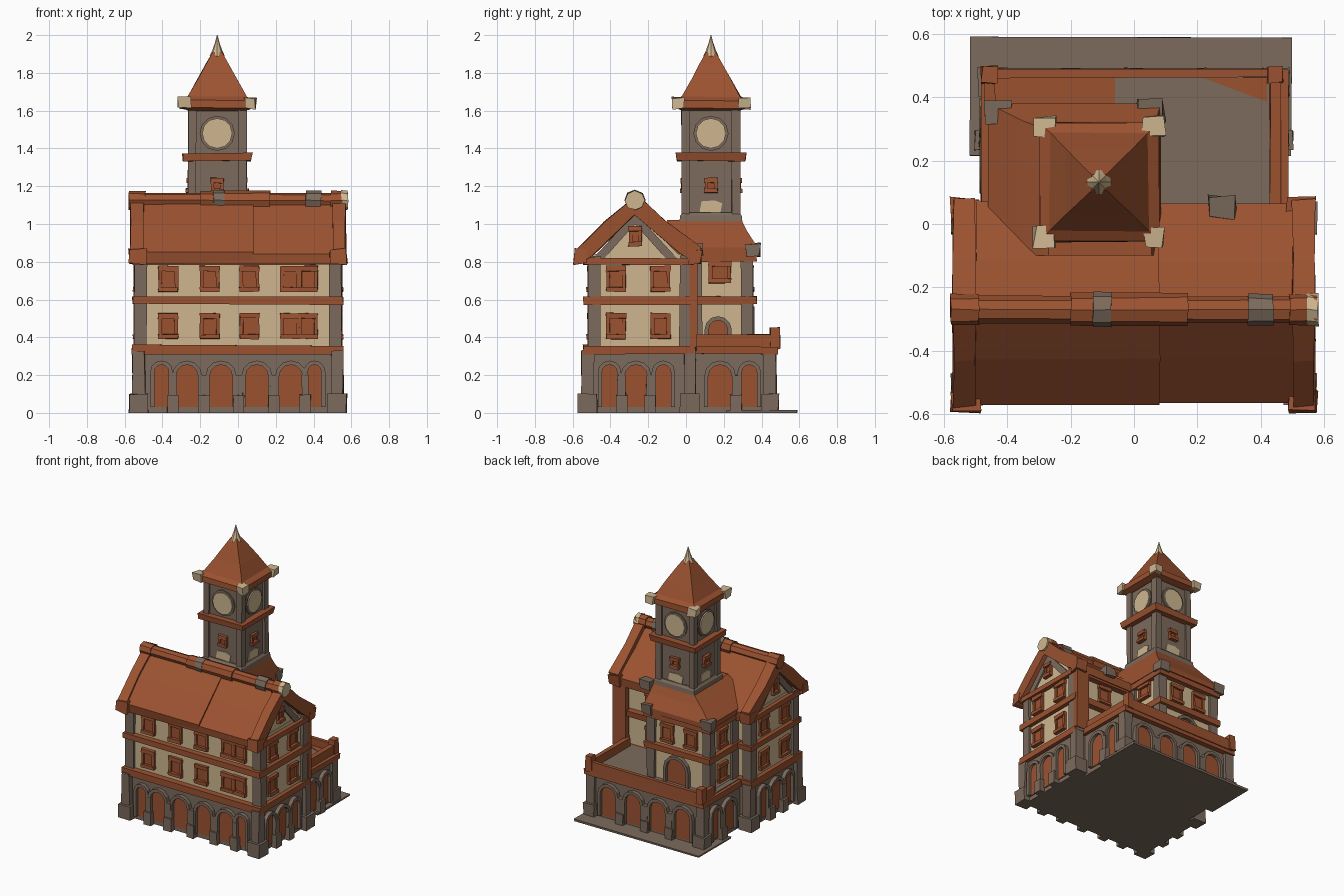
import bpy, bmesh, math, random

if "Cube" in bpy.data.objects:
    bpy.data.objects.remove(bpy.data.objects["Cube"])
random.seed(4)


def material(name, rgb):
    m = bpy.data.materials.new(name)
    m.diffuse_color = (*rgb, 1)
    m.use_nodes = True
    m.node_tree.nodes["Principled BSDF"].inputs["Base Color"].default_value = m.diffuse_color
    return m


ORANGE = material("burnt orange timber", (0.33, 0.085, 0.030))
CREAM = material("cream plaster", (0.62, 0.47, 0.28))
STONE = material("brown grey stone", (0.20, 0.145, 0.108))


def build(name, verts, faces, mat, jitter=0.0):
    bm = bmesh.new()
    vs = [bm.verts.new([c + random.uniform(-jitter, jitter) if c > 0.01 or i < 2 else c
                        for i, c in enumerate(v)]) for v in verts]
    for f in faces:
        bm.faces.new([vs[i] for i in f])
    bmesh.ops.recalc_face_normals(bm, faces=bm.faces)
    me = bpy.data.meshes.new(name)
    bm.to_mesh(me)
    bm.free()
    me.materials.append(mat)
    ob = bpy.data.objects.new(name, me)
    bpy.context.collection.objects.link(ob)
    return ob


def loft(name, rings, mat, jitter=0.0):
    n = len(rings[0])
    verts = [p for r in rings for p in r]
    faces = [(k * n + i, k * n + (i + 1) % n, (k + 1) * n + (i + 1) % n, (k + 1) * n + i)
             for k in range(len(rings) - 1) for i in range(n)]
    faces += [tuple(range(n)), tuple(range(len(verts) - n, len(verts)))]
    return build(name, verts, faces, mat, jitter)


def rect(x0, x1, y0, y1, z):
    return [(x0, y0, z), (x1, y0, z), (x1, y1, z), (x0, y1, z)]


def box(name, x0, x1, y0, y1, z0, z1, mat, jitter=0.004):
    return loft(name, [rect(x0, x1, y0, y1, z0), rect(x0, x1, y0, y1, z1)], mat, jitter)


# A wall frame is (origin x, origin y, angle): u runs along the wall, d points out
def extrude(name, pts, d0, d1, mat, frame, jitter=0.0):
    ox, oy, deg = frame
    c, s = math.cos(math.radians(deg)), math.sin(math.radians(deg))
    return loft(name, [[(ox + u * c + d * s, oy + u * s - d * c, z) for u, z in pts]
                       for d in (d0, d1)], mat, jitter)


def plate(name, u0, u1, z0, z1, d0, d1, mat, frame, jitter=0.003):
    return extrude(name, [(u0, z0), (u1, z0), (u1, z1), (u0, z1)], d0, d1, mat, frame, jitter)


def arch_points(u, w, z0, top, n=6):
    r = w / 2
    return [(u - r, z0)] + [(u - r * math.cos(math.pi * i / n), top - r + r * math.sin(math.pi * i / n))
                            for i in range(n + 1)] + [(u + r, z0)]


def arch(name, frame, u, w, z0=0.03, top=0.255, rim=0.022, depth=0.028):
    inner = arch_points(u, w, z0, top)
    outer = arch_points(u, w + 2 * rim, z0, top + rim)
    extrude(name + "_panel", inner, -0.01, 0.007, ORANGE, frame)
    extrude(name + "_surround", outer + inner[::-1], -0.01, depth, STONE, frame)


def window(name, frame, u, z, w=0.085, h=0.12):
    a, b, t, l = u - w / 2, u + w / 2, z + h / 2, z - h / 2
    plate(name + "_shutters", a, b, l, t, -0.01, 0.006, ORANGE, frame)
    plate(name + "_lintel", a - 0.01, b + 0.01, t - 0.02, t + 0.008, -0.01, 0.022, ORANGE, frame)
    plate(name + "_sill", a - 0.01, b + 0.01, l - 0.008, l + 0.015, -0.01, 0.026, ORANGE, frame)
    for s in (a, b):
        plate(name + "_jamb", s - 0.009, s + 0.009, l, t, -0.01, 0.016, ORANGE, frame)


def pier(frame, u, w=0.06):
    plate("pier_base", u - w / 2, u + w / 2, 0, 0.095, -0.02, 0.042, STONE, frame)
    plate("pier_shaft", u - w / 3, u + w / 3, 0.09, 0.2, -0.02, 0.03, STONE, frame)


# ---- Ground floor: house block, terrace block and paving slab
box("ground_floor", -0.53, 0.53, -0.52, 0.03, 0, 0.33, STONE, 0)
box("terrace_ground_floor", -0.46, 0.46, 0, 0.45, 0, 0.33, STONE, 0)
box("paving_slab", -0.515, 0.495, 0.215, 0.59, 0, 0.016, STONE)
for x in (-0.525, 0.525):
    for y in (-0.52, 0.02):
        box("corner_pier", x - 0.05, x + 0.05, y - 0.05, y + 0.05, 0, 0.1, STONE)
        box("corner_shaft", x - 0.032, x + 0.032, y - 0.032, y + 0.032, 0.09, 0.33, STONE)
    x *= 0.85
    box("terrace_corner_pier", x - 0.045, x + 0.045, 0.4, 0.49, 0, 0.1, STONE)
    box("terrace_corner_shaft", x - 0.032, x + 0.032, 0.41, 0.475, 0.09, 0.33, STONE)

front = (0, -0.52, 0)
for u, w in ((-0.405, 0.075), (-0.27, 0.115), (-0.09, 0.12), (0.1, 0.12), (0.28, 0.125), (0.405, 0.07)):
    arch("front_arch", front, u, w)
for u in (-0.345, -0.18, 0.005, 0.19, 0.355):
    pier(front, u)
for side in (1, -1):
    wall, terrace = (0.53 * side, 0, 90 * side), (0.46 * side, 0, 90 * side)
    for y, w in ((-0.405, 0.08), (-0.265, 0.12), (-0.12, 0.08)):
        arch("side_arch", wall, y * side, w)
    for y in (-0.34, -0.19):
        pier(wall, y * side)
    arch("terrace_side_arch", terrace, 0.18 * side, 0.125)
    arch("terrace_small_arch", terrace, 0.335 * side, 0.08)
    pier(terrace, 0.265 * side)
back = (0, 0.45, 180)
for u in (-0.3, -0.1, 0.1, 0.3):
    arch("back_arch", back, u, 0.125)
for u in (-0.2, 0, 0.2):
    pier(back, u)

# ---- Upper house: plaster, corner posts and floor beams
box("house_plaster", -0.53, 0.53, -0.5, 0, 0.33, 0.84, CREAM, 0)
for x in (-0.517, 0.517):
    for y in (-0.488, -0.002):
        orange_post = x > 0 and y > -0.1
        box("house_post", x - 0.033, x + 0.033, y - 0.033, y + (0.055 if orange_post else 0.033),
            0.33, 0.83, STONE)
        if orange_post:
            box("orange_back_post", x - 0.07, x + 0.036, 0.02, 0.06, 0.35, 0.82, ORANGE)
for z0, z1 in ((0.31, 0.358), (0.575, 0.618), (0.785, 0.82)):
    box("house_beam", -0.56, 0.56, -0.543, 0.045, z0, z1, ORANGE)
for z in (0.46, 0.71):
    for u in (-0.37, -0.15, 0.06):
        window("front_window", (0, -0.5, 0), u, z)
    window("front_wide_window", (0, -0.5, 0), 0.275, z, 0.085)
    window("front_wide_window", (0, -0.5, 0), 0.37, z, 0.085)
    for side in (1, -1):
        for y in (-0.37, -0.135):
            window("side_window", (0.53 * side, 0, 90 * side), y * side, z)
    window("back_window", (0, 0, 180), -0.27, z)

# ---- Main roof: gable walls, slopes, barge boards and ridge logs
R = -0.27
across = (0, 0, 90)


def gable(lift):
    top = [(-0.565, 0.84), (-0.42, 0.985), (R, 1.13), (-0.12, 0.99), (0.065, 0.85)]
    under = [(0.06, 0.79), (-0.03, 0.84), (R, 1.05), (-0.5, 0.83), (-0.56, 0.79)]
    return [(u + math.copysign(lift, u - R) * 0.5, z + lift) for u, z in top] + under


extrude("gable_plaster", [(-0.5, 0.8), (0, 0.8), (R, 1.07)], -0.525, 0.525, CREAM, across)
extrude("main_roof", gable(0), -0.53, 0.53, ORANGE, across)
extrude("roof_overlap", gable(0.012), -0.5, 0.08, ORANGE, across, 0.003)
for d in (-0.57, 0.5):
    extrude("barge_board", gable(0.025), d, d + 0.07, ORANGE, across, 0.004)
for side in (1, -1):
    gable_frame = (0.525 * side, R, 90 * side)
    window("gable_window", gable_frame, 0, 0.935, 0.05, 0.09)
    for s in (1, -1):
        extrude("gable_stone_edge", [(s * 0.23, 0.81), (s * 0.17, 0.81), (0, 1.0), (0, 1.06)],
                -0.01, 0.012, STONE, gable_frame)
    for y in (-0.555, 0.05):
        box("eave_foot", 0.53 * side - 0.045, 0.53 * side + 0.045, y - 0.035, y + 0.03, 0.79, 0.865, ORANGE, 0.008)


def ridge(name, x0, x1, r, mat, z=1.125):
    pts = [(R + r * math.cos(math.pi * i / 4), z + r * math.sin(math.pi * i / 4)) for i in range(8)]
    extrude(name, pts, x0, x1, mat, across, 0.003)


ridge("ridge_log", -0.55, 0.55, 0.042, ORANGE)
ridge("ridge_middle", -0.2, 0.17, 0.052, ORANGE)
ridge("ridge_stone_ring", -0.13, -0.07, 0.055, STONE)
ridge("ridge_stone_patch", 0.36, 0.44, 0.05, STONE)
ridge("ridge_end", -0.578, -0.49, 0.05, ORANGE)
ridge("ridge_end", 0.49, 0.578, 0.05, ORANGE)
ridge("ridge_cream_tip", 0.545, 0.582, 0.052, CREAM)

# ---- Stair annex under the tower
box("annex_plaster", -0.42, 0.05, -0.05, 0.335, 0.33, 0.86, CREAM, 0)
for x in (-0.41, 0.04):
    box("annex_post", x - 0.033, x + 0.033, 0.292, 0.355, 0.33, 0.85, STONE)
    box("annex_rear_post", x - 0.028, x + 0.028, 0.02, 0.085, 0.33, 0.85, STONE)
for z0, z1 in ((0.575, 0.618), (0.8, 0.85)):
    box("annex_beam", -0.45, 0.08, -0.05, 0.372, z0, z1, ORANGE)
window("annex_right_window", (0.05, 0, 90), 0.18, 0.745, 0.1, 0.1)
window("annex_left_window", (-0.42, 0, -90), -0.19, 0.71)
window("annex_left_window", (-0.42, 0, -90), -0.19, 0.46)
window("annex_back_window", (0, 0.335, 180), 0.28, 0.71)
window("annex_back_window", (0, 0.335, 180), 0.09, 0.71)
arch("annex_back_door", (0, 0.335, 180), 0.17, 0.16, 0.34, 0.54)
arch("annex_right_door", (0.05, 0, 90), 0.17, 0.1, 0.34, 0.49)
loft("annex_roof", [rect(-0.46, 0.085, -0.1, 0.38, 0.84), rect(-0.46, 0.085, -0.1, 0.38, 0.875),
                    rect(-0.35, 0.068, -0.1, 0.325, 0.96), rect(-0.27, 0.055, -0.1, 0.295, 1.02)], ORANGE)
for x, y in ((-0.43, 0.355), (0.055, 0.355), (0.28, 0.055)):
    box("annex_eave_stone", x - 0.04, x + 0.04, y - 0.035, y + 0.035, 0.83, 0.895, STONE, 0.008)

# ---- Terrace floor and parapet
box("terrace_beam", -0.485, 0.485, 0.02, 0.487, 0.31, 0.352, ORANGE)
box("terrace_floor", -0.46, 0.44, 0.02, 0.465, 0.345, 0.358, STONE, 0)
box("terrace_orange_floor", -0.44, -0.06, 0.37, 0.46, 0.35, 0.362, ORANGE, 0)
loft("terrace_orange_corner", [[(0.22, 0.46, z), (0.42, 0.385, z), (0.42, 0.46, z)]
                               for z in (0.35, 0.362)], ORANGE)
box("back_parapet", -0.46, 0.46, 0.462, 0.492, 0.34, 0.415, ORANGE)
box("right_parapet", 0.43, 0.462, 0.03, 0.48, 0.34, 0.415, ORANGE)
box("left_parapet", -0.472, -0.44, 0.34, 0.48, 0.34, 0.415, ORANGE)
for x in (-0.455, 0.445):
    box("parapet_post", x - 0.025, x + 0.025, 0.445, 0.497, 0.34, 0.45, ORANGE)

# ---- Clock tower
TX, TY = -0.11, 0.132


def square(h, z):
    return rect(TX - h, TX + h, TY - h, TY + h, z)


loft("tower_shaft", [square(0.14, 0.8), square(0.14, 1.64)], STONE)
loft("tower_foot", [square(0.185, 0.9), square(0.17, 0.98), square(0.163, 1.045), square(0.15, 1.06)], STONE)
loft("tower_band", [square(0.18, 1.335), square(0.185, 1.375)], ORANGE, 0.004)
for sx in (-1, 1):
    for sy in (-1, 1):
        x, y = TX + sx * 0.133, TY + sy * 0.133
        box("tower_post", x - 0.022, x + 0.022, y - 0.022, y + 0.022, 1.0, 1.63, STONE, 0.003)
        x, y = TX + sx * 0.172, TY + sy * 0.172
        box("tower_eave_cap", x - 0.032, x + 0.032, y - 0.032, y + 0.032, 1.612, 1.668, CREAM, 0.008)
for deg in (0, 90, 180, 270):
    a = math.radians(deg)
    wall = (TX + 0.14 * math.sin(a), TY - 0.14 * math.cos(a), deg)
    dial = [(r * math.cos(math.pi * i / 6), r * math.sin(math.pi * i / 6)) for r in (0.093, 0.08) for i in range(12)]
    extrude("clock_rim", [(u, z + 1.48) for u, z in dial[:12]], -0.01, 0.008, STONE, wall)
    extrude("clock_face", [(u, z + 1.48) for u, z in dial[12:]], 0, 0.016, CREAM, wall)
    window("tower_window", wall, 0, 1.205, 0.05, 0.065)
    extrude("tower_cream_patch", [(-0.06, 1.065), (0.05, 1.06), (0.06, 1.11), (0.02, 1.125), (-0.05, 1.12)],
            -0.01, 0.006, CREAM, wall)
loft("tower_roof", [square(0.15, 1.6), square(0.188, 1.615), square(0.188, 1.655), square(0.155, 1.675),
                    square(0.105, 1.765), square(0.06, 1.85), square(0.025, 1.91)], ORANGE, 0.003)
loft("tower_spire", [[(TX + r * math.cos(math.pi * i / 4), TY + r * math.sin(math.pi * i / 4), z) for i in range(8)]
                     for r, z in ((0.03, 1.865), (0.04, 1.89), (0.026, 1.92), (0.012, 1.96), (0.002, 2.0))], CREAM)
